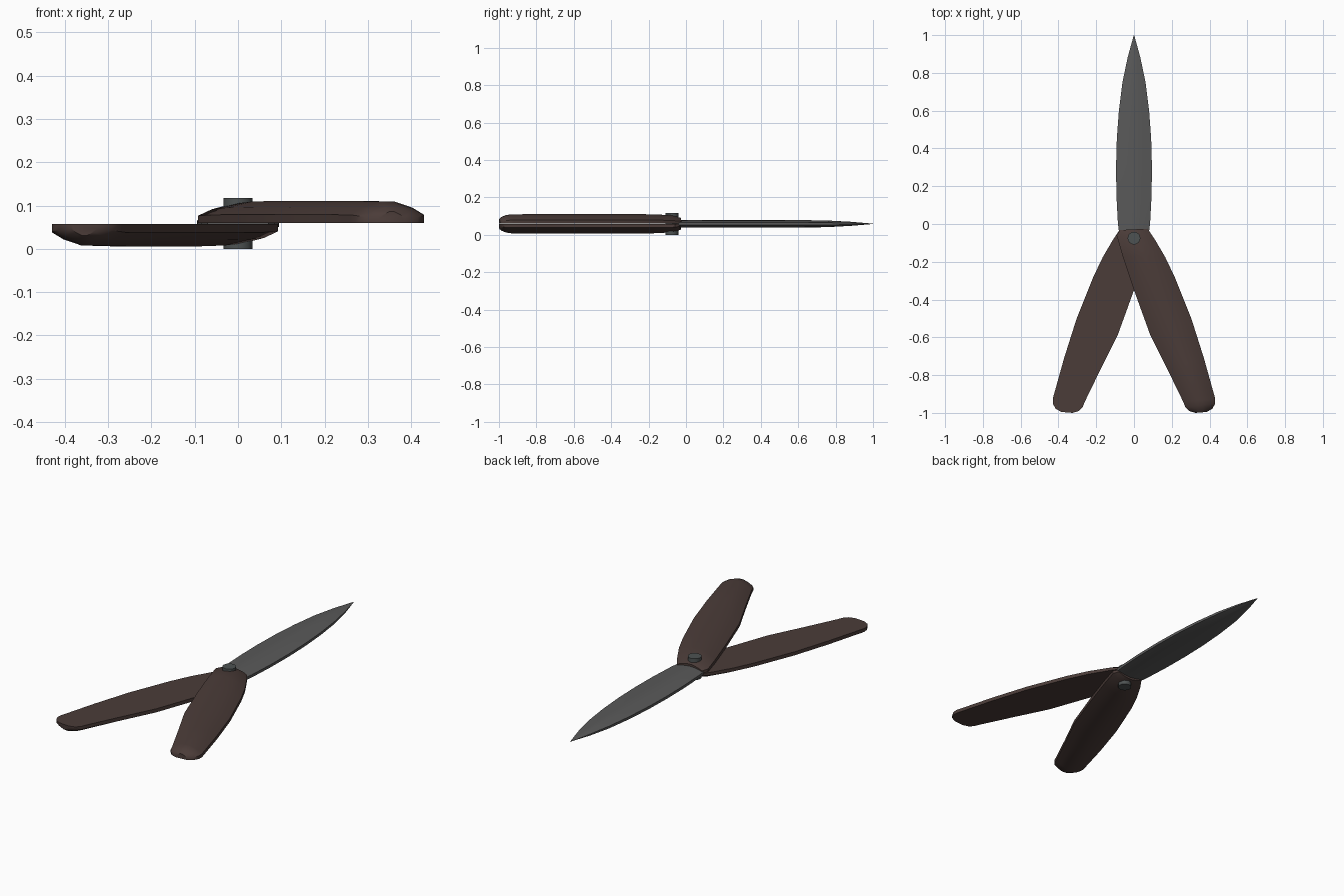
import bpy, bmesh, math

if "Cube" in bpy.data.objects:
    bpy.data.objects.remove(bpy.data.objects["Cube"])

MID = 0.0585  # plane between the two halves


def material(name, rgb):
    m = bpy.data.materials.new(name)
    m.diffuse_color = (*rgb, 1)
    m.use_nodes = True
    m.node_tree.nodes["Principled BSDF"].inputs["Base Color"].default_value = m.diffuse_color
    return m


WOOD = material("dark_wood", (0.07, 0.045, 0.04))
STEEL = material("steel", (0.10, 0.10, 0.10))
PIN = material("pin_steel", (0.075, 0.085, 0.085))


def finish(bm, name, mat, angle=35):
    bmesh.ops.recalc_face_normals(bm, faces=bm.faces)
    me = bpy.data.meshes.new(name)
    bm.to_mesh(me)
    bm.free()
    me.materials.append(mat)
    me.shade_smooth()
    me.set_sharp_from_angle(angle=math.radians(angle))
    ob = bpy.data.objects.new(name, me)
    bpy.context.collection.objects.link(ob)
    return ob


def loft(name, stations, profile, mat, gap, flip):
    """Loft a (u, w) profile between left/right points; flip turns it half round the y axis."""
    bm = bmesh.new()
    s = -1 if flip else 1
    rings = []
    for (lx, ly), (rx, ry), h in stations:
        rings.append([bm.verts.new((s * (lx + (rx - lx) * u), ly + (ry - ly) * u,
                                    MID + s * (gap + h * w))) for u, w in profile])
    n = len(profile)
    for a, b in zip(rings, rings[1:]):
        for i in range(n):
            j = (i + 1) % n
            bm.faces.new((a[i], a[j], b[j], b[i]))
    bm.faces.new(rings[0])
    bm.faces.new(rings[-1])
    bmesh.ops.remove_doubles(bm, verts=bm.verts, dist=0.0004)
    return finish(bm, name, mat)


# Handles: flat inner side, low wall, domed outer side
handle_profile = [(0, 0), (0, .38), (.16, .72), (.4, 1), (.6, 1), (.84, .72), (1, .38), (1, 0)]
handle_stations = [
    ((-.075, -.032), (.072, -.025), .030),
    ((-.092, -.060), (.108, -.078), .044),
    ((-.060, -.170), (.165, -.175), .049),
    ((.000, -.350), (.215, -.280), .051),
    ((.085, -.585), (.305, -.505), .051),
    ((.175, -.765), (.370, -.710), .051),
    ((.260, -.940), (.430, -.925), .049),
    ((.272, -.970), (.430, -.950), .045),
    ((.292, -.990), (.415, -.978), .036),
    ((.325, -1.00), (.385, -.995), .026),
]

# Blade halves: thin edges, off-centre ridge band
blade_profile = [(0, 0), (0, .35), (.30, .9), (.50, 1), (.72, .8), (1, .35), (1, 0)]
blade_stations = [((-w, y), (w, y), h) for y, w, h in (
    (-.11, .070, .020), (0, .085, .021), (.15, .093, .021), (.30, .095, .021),
    (.45, .091, .021), (.60, .080, .020), (.75, .061, .018), (.88, .034, .011),
    (1.0, .001, .001))]

for side, flip in (("upper", False), ("lower", True)):
    loft(side + "_handle", handle_stations, handle_profile, WOOD, .0015, flip)
    loft(side + "_blade", blade_stations, blade_profile, STEEL, 0, flip)

# Pivot pin through both handles
bm = bmesh.new()
bmesh.ops.create_cone(bm, cap_ends=True, segments=16, radius1=.034, radius2=.034, depth=2 * MID)
bmesh.ops.translate(bm, verts=bm.verts, vec=(0, -.075, MID))
finish(bm, "pivot_pin", PIN)
